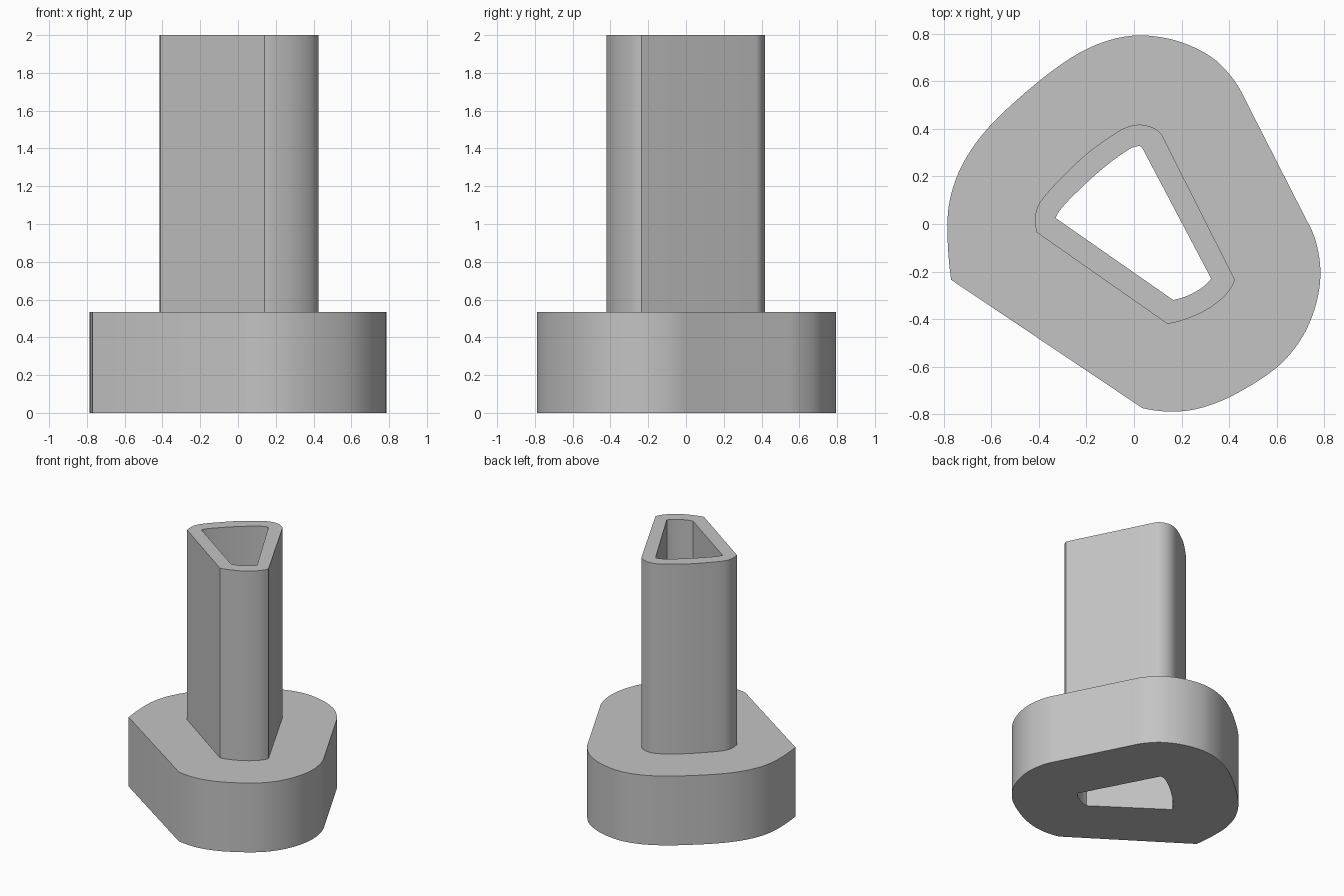
import bpy, bmesh, math
from mathutils import Vector
from mathutils.geometry import interpolate_bezier

cube = bpy.data.objects.get("Cube")
if cube:
    bpy.data.objects.remove(cube, do_unlink=True)

grey = bpy.data.materials.new("plain grey")
grey.use_nodes = True
grey.diffuse_color = (0.55, 0.55, 0.55, 1)
grey.node_tree.nodes["Principled BSDF"].inputs["Base Color"].default_value = grey.diffuse_color


def smooth_run(points, steps=5):
    """Smooth curve through the points, leaving out the last one."""
    pts = [Vector((x, y, 0)) for x, y in points]
    last = len(pts) - 1
    if last == 1:
        return pts[:1]
    tangents = [(pts[min(i + 1, last)] - pts[max(i - 1, 0)]).normalized()
                for i in range(len(pts))]
    # End tangents mirror the neighbouring ones about the end segment
    for end, near in ((0, 1), (last, last - 1)):
        chord = tangents[end]
        tangents[end] = 2 * chord.dot(tangents[near]) * chord - tangents[near]
    result = []
    for a, b, ta, tb in zip(pts, pts[1:], tangents, tangents[1:]):
        reach = (b - a).length / 3
        result += interpolate_bezier(a, a + ta * reach, b - tb * reach, b, steps + 1)[:-1]
    return result


def outline(*runs):
    """Closed outline: smooth runs joined by straight sides."""
    result = []
    for run in runs:
        result += smooth_run(run) + [Vector((*run[-1], 0))]
    return result


def extruded(name, loops, bottom, top):
    curve = bpy.data.curves.new(name, "CURVE")
    curve.dimensions = "2D"
    curve.fill_mode = "BOTH"
    curve.extrude = (top - bottom) / 2
    for loop in loops:
        spline = curve.splines.new("POLY")
        spline.points.add(len(loop) - 1)
        for point, co in zip(spline.points, loop):
            point.co = (co.x, co.y, 0, 1)
        spline.use_cyclic_u = True
    obj = bpy.data.objects.new(name, curve)
    bpy.context.collection.objects.link(obj)
    obj.location.z = (top + bottom) / 2
    bpy.ops.object.select_all(action="DESELECT")
    obj.select_set(True)
    bpy.context.view_layer.objects.active = obj
    bpy.ops.object.convert(target="MESH")
    obj = bpy.context.view_layer.objects.active
    bm = bmesh.new()
    bm.from_mesh(obj.data)
    bmesh.ops.remove_doubles(bm, verts=bm.verts, dist=0.0005)
    bmesh.ops.recalc_face_normals(bm, faces=bm.faces)
    bm.to_mesh(obj.data)
    bm.free()
    obj.data.materials.clear()
    obj.data.materials.append(grey)
    bpy.ops.object.shade_smooth_by_angle(angle=math.radians(30))
    return obj


# Wide rounded foot outline
foot = outline(
    [(0.035, -0.775), (0.16, -0.79), (0.28, -0.775), (0.42, -0.72), (0.6, -0.605),
     (0.7, -0.49), (0.76, -0.36), (0.785, -0.22), (0.77, -0.09), (0.73, 0.01)],
    [(0.46, 0.54), (0.41, 0.62), (0.33, 0.7), (0.2, 0.765), (0.06, 0.793),
     (-0.05, 0.787), (-0.17, 0.75), (-0.28, 0.69), (-0.42, 0.585), (-0.6, 0.42),
     (-0.7, 0.29), (-0.76, 0.16), (-0.785, 0.02), (-0.77, -0.235)])

# Tube wall outline
wall = outline(
    [(0.14, -0.42), (0.2, -0.407), (0.3, -0.365), (0.385, -0.3), (0.425, -0.235)],
    [(0.12, 0.37), (0.09, 0.4), (0.03, 0.418), (-0.03, 0.408), (-0.09, 0.375),
     (-0.2, 0.295), (-0.31, 0.19), (-0.39, 0.1), (-0.414, 0.045), (-0.41, -0.035)])

# Hole running through both parts
hole = outline(
    [(0.165, -0.32), (0.23, -0.3), (0.29, -0.265), (0.325, -0.23)],
    [(0.035, 0.32), (0.02, 0.328), (-0.02, 0.315), (-0.13, 0.235), (-0.25, 0.125),
     (-0.31, 0.06), (-0.33, 0.025)])

extruded("foot_block", [foot, hole], 0, 0.535)
extruded("hollow_column", [wall, hole], 0.535, 2)
